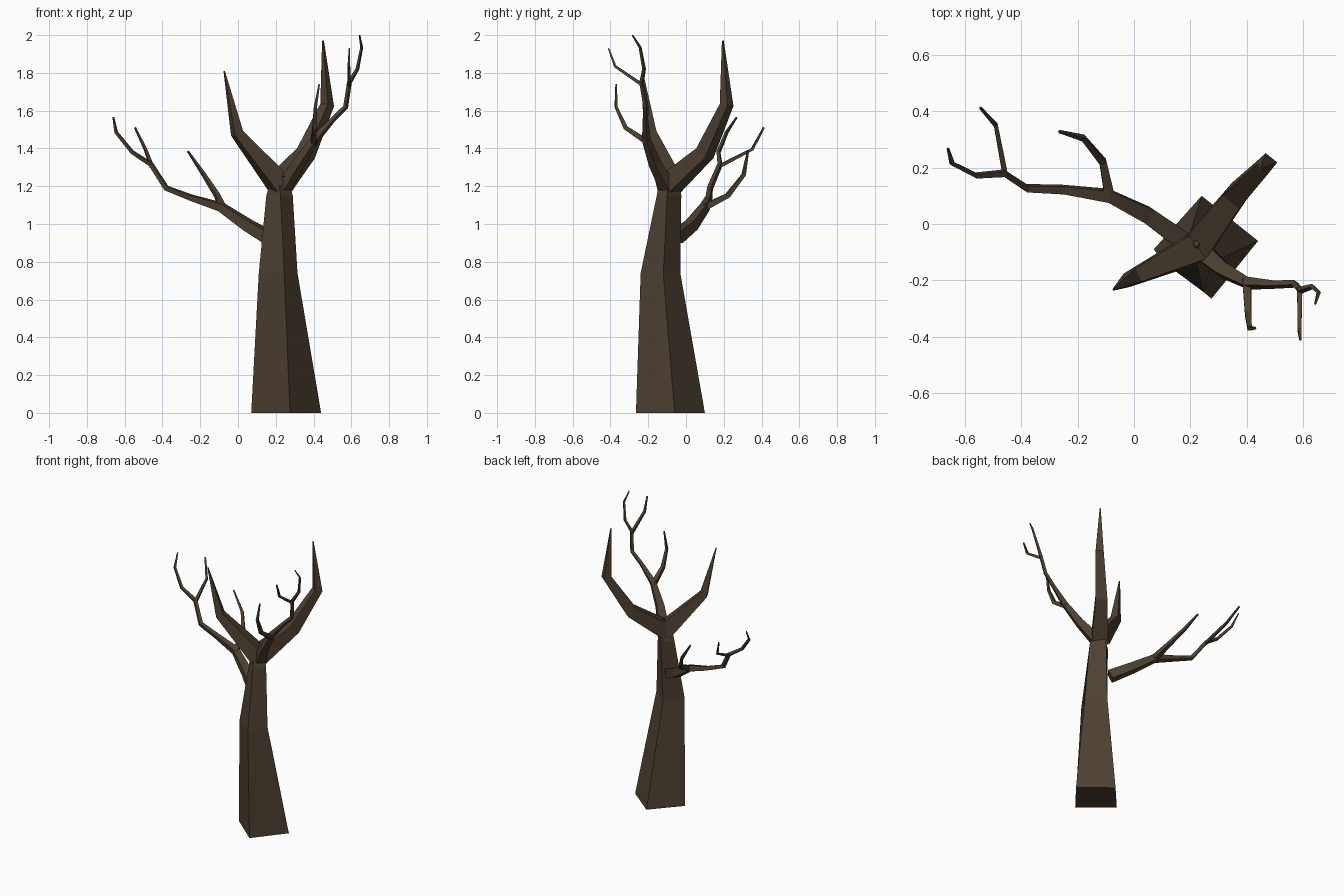
import bpy, bmesh
from math import cos, sin, pi
from mathutils import Vector

bark = bpy.data.materials.new("bark")
bark.diffuse_color = (0.075, 0.052, 0.032, 1)


def skin(name, rings):
    """Flat-faced object through a stack of four-cornered rings."""
    bm = bmesh.new()
    rows = [[bm.verts.new(p) for p in ring] for ring in rings]
    for a, b in zip(rows, rows[1:]):
        for i in range(4):
            j = (i + 1) % 4
            bm.faces.new((a[i], a[j], b[j], b[i]))
    bm.faces.new(rows[0][::-1])
    bm.faces.new(rows[-1])
    bmesh.ops.recalc_face_normals(bm, faces=bm.faces)
    me = bpy.data.meshes.new(name)
    bm.to_mesh(me)
    bm.free()
    me.materials.append(bark)
    ob = bpy.data.objects.new(name, me)
    bpy.context.collection.objects.link(ob)
    return ob


def limb(name, path):
    """Tapered square branch along (x, y, z, radius) nodes."""
    pts = [Vector(p[:3]) for p in path]
    up, rings = Vector((0, 0, 1)), []
    for i, p in enumerate(pts):
        d_in = (p - pts[max(i - 1, 0)]).normalized()
        d_out = (pts[min(i + 1, len(pts) - 1)] - p).normalized()
        d = (d_in + d_out).normalized()
        up = (up - d * up.dot(d)).normalized()
        side = d.cross(up)
        r = path[i][3]
        rings.append([p + r * (cos(a) * side + sin(a) * up)
                      for a in (pi / 4 + k * pi / 2 for k in range(4))])
    return skin(name, rings)


# Trunk: twisted square sections, closing in the crotch
skin("trunk", [
    [(0.44, -0.06, 0), (0.24, 0.10, 0), (0.07, -0.09, 0), (0.275, -0.265, 0)],
    [(0.315, -0.12, .74), (0.20, -0.03, .74), (0.11, -0.14, .74), (0.245, -0.24, .74)],
    [(0.29, -0.10, 1.15), (0.215, -0.025, 1.15), (0.15, -0.085, 1.15), (0.225, -0.155, 1.15)],
    [(0.27, -0.09, 1.22), (0.22, -0.03, 1.22), (0.17, -0.09, 1.22), (0.22, -0.14, 1.22)],
    [(0.23, -0.07, 1.29), (0.22, -0.06, 1.29), (0.21, -0.07, 1.29), (0.22, -0.08, 1.29)],
])

# Two thick forked limbs
limb("right_limb", [(0.22, -0.085, 1.21, .075), (0.36, 0.10, 1.375, .054),
                    (0.472, 0.215, 1.63, .037), (0.45, 0.195, 1.97, .005)])
limb("left_limb", [(0.22, -0.085, 1.21, .075), (-0.005, -0.19, 1.48, .037),
                   (-0.073, -0.233, 1.81, .004)])

# Low left branch and its twigs
limb("low_branch", [(0.16, -0.05, 0.93, .046), (0.05, 0.03, 0.995, .04),
                    (-0.09, 0.10, 1.09, .030), (-0.25, 0.122, 1.14, .02),
                    (-0.38, 0.127, 1.19, .017), (-0.46, 0.18, 1.315, .015),
                    (-0.56, 0.172, 1.38, .012), (-0.645, 0.215, 1.485, .010),
                    (-0.66, 0.268, 1.565, .005)])
limb("low_inner_twig", [(-0.085, 0.09, 1.085, .026), (-0.11, 0.22, 1.15, .018),
                        (-0.18, 0.305, 1.26, .013), (-0.265, 0.328, 1.385, .006)])
limb("low_outer_twig", [(-0.457, 0.175, 1.305, .014), (-0.49, 0.35, 1.395, .010),
                        (-0.545, 0.412, 1.51, .006)])

# High right branch and its twigs
limb("high_branch", [(0.245, -0.10, 1.20, .046), (0.32, -0.165, 1.32, .034),
                     (0.405, -0.21, 1.445, .024), (0.50, -0.215, 1.55, .015),
                     (0.57, -0.212, 1.62, .014), (0.59, -0.235, 1.75, .013),
                     (0.632, -0.222, 1.82, .010), (0.655, -0.243, 1.935, .008),
                     (0.643, -0.284, 2.0, .004)])
limb("high_inner_twig", [(0.40, -0.20, 1.43, .022), (0.405, -0.32, 1.51, .016),
                         (0.41, -0.37, 1.62, .011), (0.43, -0.37, 1.74, .005)])
limb("high_outer_twig", [(0.588, -0.23, 1.735, .013), (0.587, -0.375, 1.835, .010),
                         (0.59, -0.41, 1.93, .005)])
